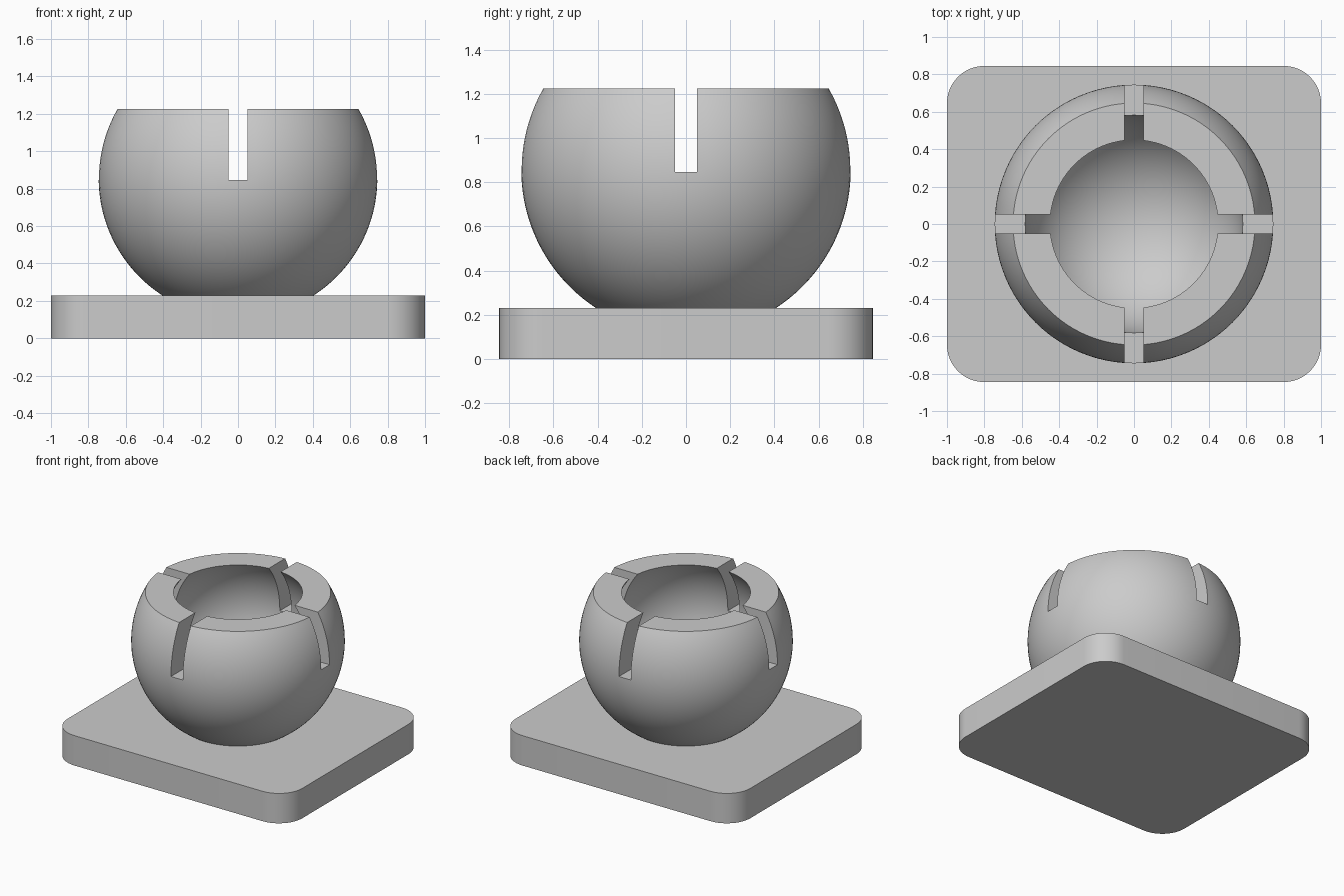
import bpy, bmesh, math

old = bpy.data.objects.get("Cube")
if old:
    bpy.data.objects.remove(old, do_unlink=True)

BASE_TOP, RIM, CENTER = 0.23, 1.225, 0.855
OUTER, INNER = 0.745, 0.582
SLOT_FLOOR, SLOT_WIDTH = 0.847, 0.1

grey = bpy.data.materials.new("light_grey")
grey.use_nodes = True
colour = (0.6, 0.6, 0.6, 1)
grey.diffuse_color = colour
grey.node_tree.nodes["Principled BSDF"].inputs["Base Color"].default_value = colour


def make_object(name, bm):
    bmesh.ops.recalc_face_normals(bm, faces=bm.faces)
    mesh = bpy.data.meshes.new(name)
    bm.to_mesh(mesh)
    bm.free()
    mesh.materials.append(grey)
    ob = bpy.data.objects.new(name, mesh)
    bpy.context.collection.objects.link(ob)
    return ob


def activate(ob):
    bpy.ops.object.select_all(action='DESELECT')
    ob.select_set(True)
    bpy.context.view_layer.objects.active = ob


def smooth(ob):
    activate(ob)
    bpy.ops.object.shade_smooth_by_angle(angle=math.radians(30))


def box(name, size, centre):
    bm = bmesh.new()
    bmesh.ops.create_cube(bm, size=1)
    bmesh.ops.scale(bm, vec=size, verts=bm.verts)
    bmesh.ops.translate(bm, vec=centre, verts=bm.verts)
    return make_object(name, bm)


def arc(radius, z_start, z_end, steps):
    """Points (r, z) on the sphere between two heights."""
    a, b = (math.asin((z - CENTER) / radius) for z in (z_start, z_end))
    angles = [a + (b - a) * i / steps for i in range(steps + 1)]
    return [(radius * math.cos(t), CENTER + radius * math.sin(t)) for t in angles]


# Base plate with rounded vertical corners
base = box("base_plate", (2, 1.69, BASE_TOP), (0, 0, BASE_TOP / 2))
bm = bmesh.new()
bm.from_mesh(base.data)
uprights = [e for e in bm.edges if abs(e.verts[0].co.z - e.verts[1].co.z) > 0.1]
bmesh.ops.bevel(bm, geom=uprights, offset=0.2, segments=12, profile=0.5, affect='EDGES')
bm.to_mesh(base.data)
bm.free()
smooth(base)

# Hollow socket: inner sphere, flat rim and outer sphere turned about z
foot = BASE_TOP - 0.01
profile = arc(INNER, CENTER - INNER, RIM, 36) + arc(OUTER, RIM, foot, 40) + [(0, foot)]
bm = bmesh.new()
verts = [bm.verts.new((r, 0, z)) for r, z in profile]
edges = [bm.edges.new(pair) for pair in zip(verts, verts[1:])]
bmesh.ops.spin(bm, geom=verts + edges, cent=(0, 0, 0), axis=(0, 0, 1),
               angle=math.tau, steps=96, use_merge=True)
bmesh.ops.remove_doubles(bm, verts=bm.verts, dist=0.0005)
socket = make_object("ball_socket", bm)

# Two crossing slots cut through the rim
height = RIM + 0.1 - SLOT_FLOOR
for size in ((2, SLOT_WIDTH, height), (SLOT_WIDTH, 2, height)):
    cutter = box("slot_cutter", size, (0, 0, SLOT_FLOOR + height / 2))
    cutter.hide_render = True
    mod = socket.modifiers.new("slot", 'BOOLEAN')
    mod.operation, mod.solver, mod.object = 'DIFFERENCE', 'EXACT', cutter
    activate(socket)
    bpy.ops.object.modifier_apply(modifier=mod.name)
    bpy.data.objects.remove(cutter, do_unlink=True)
smooth(socket)
